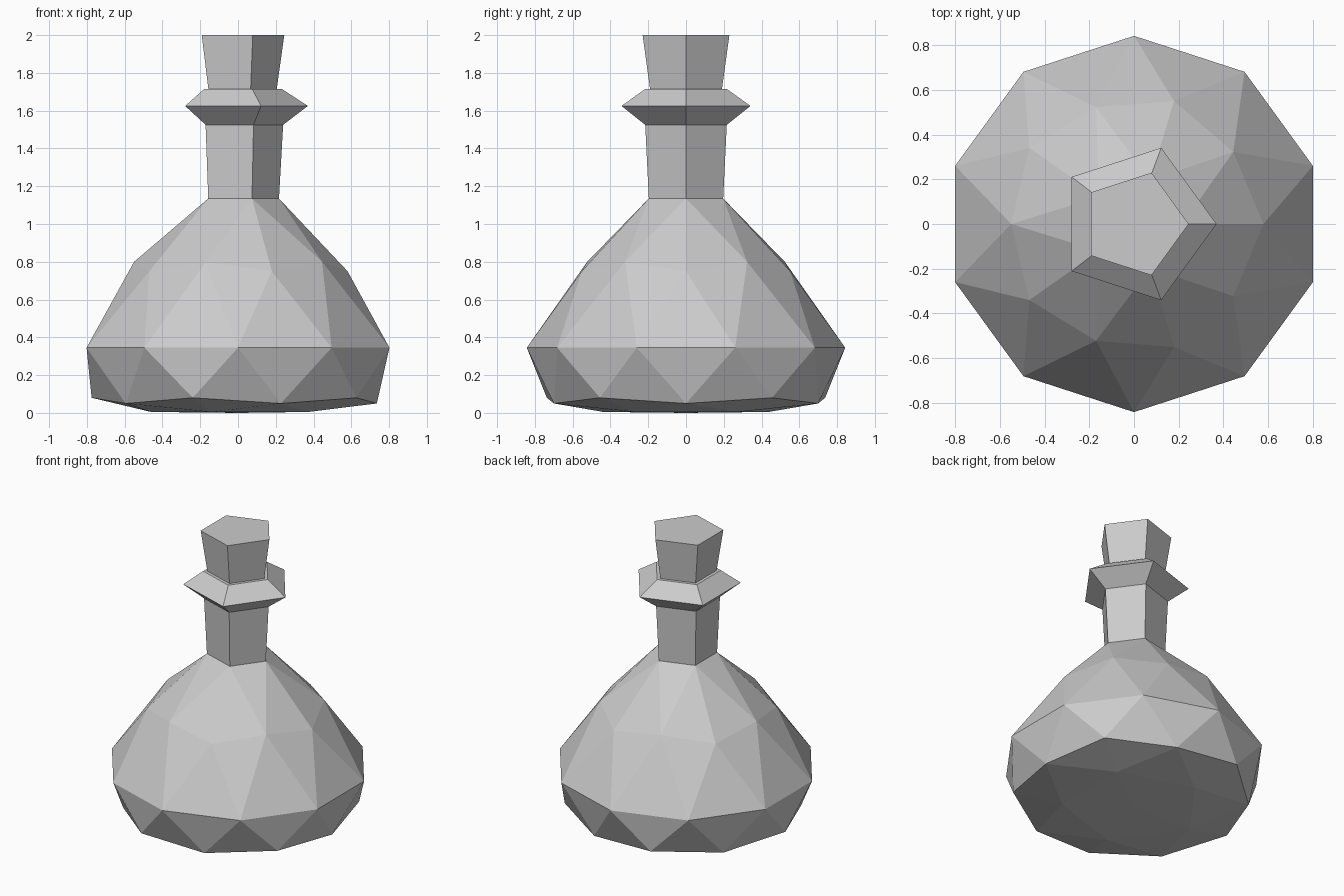
import bpy
import bmesh
from math import atan2, cos, sin, tau

cube = bpy.data.objects.get("Cube")
if cube:
    bpy.data.objects.remove(cube, do_unlink=True)

SIDES = 5


def make_material(name, color):
    mat = bpy.data.materials.new(name)
    mat.use_nodes = True
    mat.diffuse_color = color
    mat.node_tree.nodes["Principled BSDF"].inputs["Base Color"].default_value = color
    return mat


def ring(bm, radius, z, shift):
    """Five-sided ring with one corner towards +x."""
    return [bm.verts.new((shift + radius * cos(tau * i / SIDES),
                          radius * sin(tau * i / SIDES), z))
            for i in range(SIDES)]


def loft(bm, start, profile):
    """Bridge a ring upwards through (radius, height, shift) steps."""
    for step in profile:
        end = ring(bm, *step)
        for i in range(SIDES):
            j = (i + 1) % SIDES
            bm.faces.new((start[i], start[j], end[j], end[i]))
        start = end
    return start


def finish(bm, name, mat):
    bmesh.ops.recalc_face_normals(bm, faces=bm.faces)
    mesh = bpy.data.meshes.new(name)
    bm.to_mesh(mesh)
    bm.free()
    mesh.materials.append(mat)
    obj = bpy.data.objects.new(name, mesh)
    bpy.context.collection.objects.link(obj)
    return obj


grey = make_material("light_grey", (0.6, 0.6, 0.6, 1.0))

# Bottle belly: an icosphere whose rings are reshaped to (radius, height)
rings = {
    -0.9: (0.46, 0.005),
    -0.5: (0.735, 0.05),
    -0.4: (0.775, 0.08),
    0.0: (0.843, 0.345),
    0.4: (0.58, 0.75),
    0.5: (0.55, 0.80),
    0.9: (0.207, 1.135),
}
bm = bmesh.new()
bmesh.ops.create_icosphere(bm, subdivisions=2, radius=1.0)
top = max(bm.verts, key=lambda v: v.co.z)
bmesh.ops.delete(bm, geom=[top], context='VERTS')
for v in bm.verts:
    level = round(v.co.z, 1)
    if level < -0.95:
        v.co = (0, 0, 0)
        continue
    radius, height = rings[level]
    angle = atan2(v.co.y, v.co.x)
    shift = 0.01 if level > 0.8 else 0.0
    v.co = (shift + radius * cos(angle), radius * sin(angle), height)

# Neck, flared collar and mouth continue from the open rim of the belly
rim = [v for v in bm.verts if v.is_boundary]
rim.sort(key=lambda v: round(atan2(v.co.y, v.co.x), 3) % tau)
mouth = loft(bm, rim, [
    (0.227, 1.525, 0.012),
    (0.359, 1.625, 0.011),
    (0.227, 1.715, 0.005),
    (0.19, 1.715, 0.005),
])
bm.faces.new(mouth)
finish(bm, "bottle", grey)

# Stopper, widening towards its flat top
bm = bmesh.new()
base = ring(bm, 0.198, 1.70, 0.005)
bm.faces.new(base[::-1])
bm.faces.new(loft(bm, base, [(0.2416, 2.0, 0.0035)]))
finish(bm, "stopper", grey)
